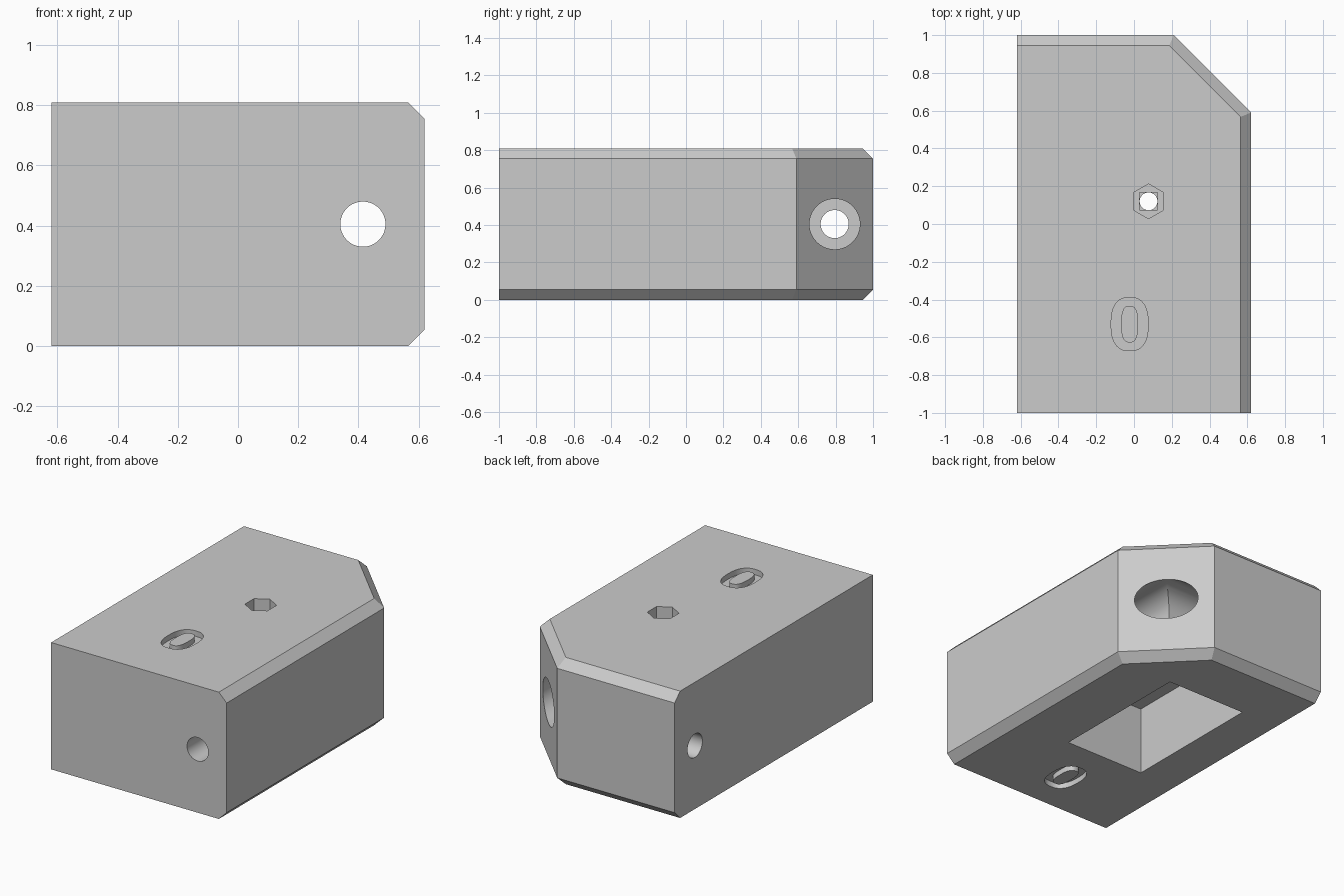
import bpy, bmesh, math
from math import pi, cos, sin, copysign

if "Cube" in bpy.data.objects:
    bpy.data.objects.remove(bpy.data.objects["Cube"])

W, L, H, C = 0.62, 1.0, 0.81, 0.055      # half width, half length, height, chamfer
BX, BY, BZ = 0.415, 0.795, H / 2         # point where the two bolt bores cross

grey = bpy.data.materials.new("light_grey")
grey.use_nodes = True
grey.diffuse_color = (0.6, 0.6, 0.6, 1)
grey.node_tree.nodes["Principled BSDF"].inputs["Base Color"].default_value = (0.6, 0.6, 0.6, 1)


def loft(name, loops, closed=False):
    """Skin a stack of equal loops; cap the ends, or join last to first."""
    bm = bmesh.new()
    rings = [[bm.verts.new(p) for p in loop] for loop in loops]
    n = len(rings[0])
    pairs = list(zip(rings, rings[1:] + rings[:1]))
    for a, b in pairs if closed else pairs[:-1]:
        for i in range(n):
            j = (i + 1) % n
            bm.faces.new((a[i], a[j], b[j], b[i]))
    if not closed:
        bm.faces.new(rings[0][::-1])
        bm.faces.new(rings[-1])
    bmesh.ops.recalc_face_normals(bm, faces=bm.faces)
    mesh = bpy.data.meshes.new(name)
    bm.to_mesh(mesh)
    bm.free()
    mesh.materials.append(grey)
    obj = bpy.data.objects.new(name, mesh)
    bpy.context.collection.objects.link(obj)
    return obj


def circle(r, n, place, turn=0.0):
    return [place(r * cos(turn + 2 * pi * i / n), r * sin(turn + 2 * pi * i / n)) for i in range(n)]


def cylinder(name, axis, start, end, r, n=64, centre=(0, 0), turn=0.0):
    """Prism along an axis between two positions."""
    u, v = centre
    place = {
        "x": lambda t: lambda a, b: (t, u + a, v + b),
        "y": lambda t: lambda a, b: (u + a, t, v + b),
        "z": lambda t: lambda a, b: (u + a, v + b, t),
    }[axis]
    return loft(name, [circle(r, n, place(t), turn) for t in (start, end)])


def box(name, x0, x1, y0, y1, z0, z1):
    return loft(name, [[(x0, y0, z), (x1, y0, z), (x1, y1, z), (x0, y1, z)] for z in (z0, z1)])


def oval(rx, ry, power, cx, cy, z, n=48):
    """Squared-off oval."""
    def p(c):
        return copysign(abs(c) ** (2 / power), c)
    return [(cx + rx * p(cos(2 * pi * i / n)), cy + ry * p(sin(2 * pi * i / n)), z) for i in range(n)]


def oval_ring(name, cx, cy, z0, z1):
    outer = [oval(0.098, 0.141, 2.5, cx, cy, z) for z in (z0, z1)]
    inner = [oval(0.045, 0.097, 2.7, cx, cy, z) for z in (z1, z0)]
    return loft(name, outer + inner, closed=True)


# Block with one cut corner, chamfered along the right, corner and back edges
def outline(c, z):
    k = c * 0.41
    return [(-W, -L, z), (W - c, -L, z), (W - c, 0.59 - k, z), (0.21 - k, L - c, z), (-W, L - c, z)]


block = loft("block", [outline(C, 0), outline(0, C), outline(0, H - C), outline(C, H)])

cutters = [
    # Crossing bolt bores with wide head recesses opening in the cut corner
    cylinder("side_bore", "x", -1, 0.3, 0.075, centre=(BY, BZ)),
    cylinder("side_head_recess", "x", BX - 0.42, 1, 0.135, centre=(BY, BZ)),
    cylinder("front_bore", "y", -1.2, 0.7, 0.075, centre=(BX, BZ)),
    cylinder("front_head_recess", "y", BY - 0.42, 1.3, 0.135, centre=(BX, BZ)),
    # Pocket in the underside
    box("pocket", -0.355, 0.21, -0.36, 0.585, -0.1, 0.44),
    # Nut trap in the top, its bridging slot, and the hole into the pocket
    cylinder("nut_trap", "z", 0.59, 1, 0.092, 6, (0.077, 0.12), pi / 2),
    box("nut_slot", 0.03, 0.124, 0.073, 0.167, 0.57, 0.7),
    cylinder("nut_hole", "z", 0.4, 0.65, 0.047, 48, (0.077, 0.12)),
    # Shallow oval grooves, top and bottom
    oval_ring("top_groove", -0.023, -0.53, H - 0.035, H + 0.1),
    oval_ring("bottom_groove", -0.045, -0.69, -0.1, 0.035),
]

bpy.context.view_layer.objects.active = block
block.select_set(True)
for cutter in cutters:
    cutter.hide_render = True
    mod = block.modifiers.new(cutter.name, "BOOLEAN")
    mod.operation = "DIFFERENCE"
    mod.solver = "EXACT"
    mod.object = cutter
    bpy.ops.object.modifier_apply(modifier=mod.name)
    bpy.data.objects.remove(cutter)

bpy.ops.object.shade_smooth_by_angle(angle=math.radians(30))
